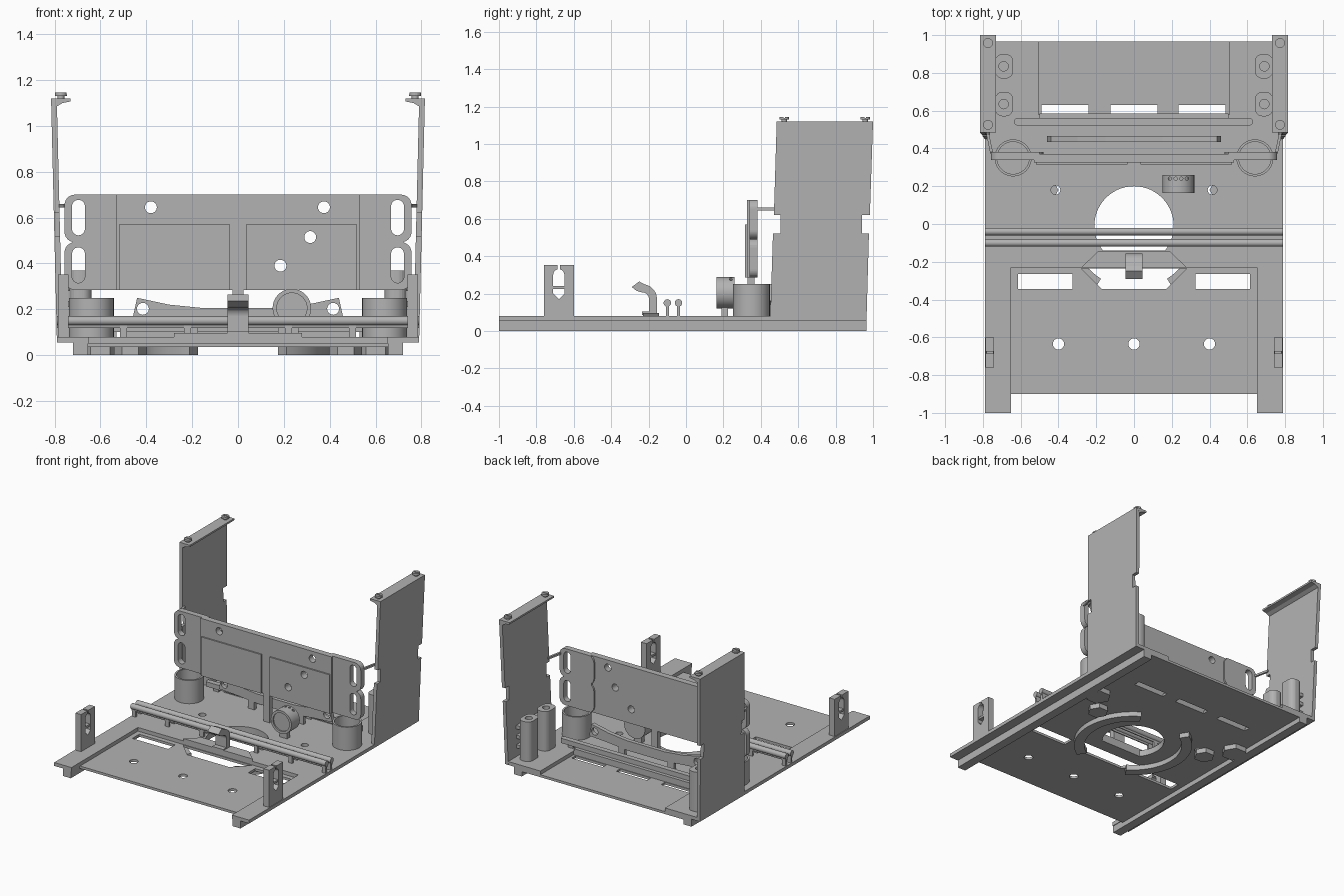
import bpy, bmesh, math
from mathutils import Vector

if "Cube" in bpy.data.objects:
    bpy.data.objects.remove(bpy.data.objects["Cube"], do_unlink=True)

grey = bpy.data.materials.new("plain grey")
grey.use_nodes = True
tone = (0.45, 0.45, 0.45, 1)
grey.diffuse_color = tone
grey.node_tree.nodes["Principled BSDF"].inputs["Base Color"].default_value = tone


def prism(name, profile, lo, hi, axis="z"):
    """Extrude a 2D profile: z takes (x, y), y takes (x, z), x takes (y, z)."""
    place = {"z": lambda a, b, h: (a, b, h),
             "y": lambda a, b, h: (a, h, b),
             "x": lambda a, b, h: (h, a, b)}[axis]
    bm = bmesh.new()
    rings = [[bm.verts.new(place(a, b, h)) for a, b in profile] for h in (lo, hi)]
    bm.faces.new(rings[0])
    bm.faces.new(rings[1])
    n = len(profile)
    for i in range(n):
        j = (i + 1) % n
        bm.faces.new((rings[0][i], rings[0][j], rings[1][j], rings[1][i]))
    bmesh.ops.recalc_face_normals(bm, faces=bm.faces)
    mesh = bpy.data.meshes.new(name)
    bm.to_mesh(mesh)
    bm.free()
    ob = bpy.data.objects.new(name, mesh)
    bpy.context.scene.collection.objects.link(ob)
    mesh.materials.append(grey)
    return ob


def rect(a0, a1, b0, b1):
    return [(a0, b0), (a1, b0), (a1, b1), (a0, b1)]


def box(name, x, y, z):
    return prism(name, rect(*x, *y), *z)


def arc(ca, cb, r, start, end, n):
    steps = [math.radians(start + (end - start) * i / n) for i in range(n + 1)]
    return [(ca + r * math.cos(t), cb + r * math.sin(t)) for t in steps]


def circle(ca, cb, r, n=32):
    return arc(ca, cb, r, 0, 360, n)[:-1]


def rounded(a0, a1, b0, b1, r):
    a0, a1 = sorted((a0, a1))
    pts = []
    for ca, cb, t in ((a1 - r, b1 - r, 0), (a0 + r, b1 - r, 90),
                      (a0 + r, b0 + r, 180), (a1 - r, b0 + r, 270)):
        pts += arc(ca, cb, r, t, t + 90, 6)
    return pts


def cut(ob, profiles, lo, hi, axis="z"):
    for p in profiles:
        tool = prism("cutter", p, lo, hi, axis)
        tool.hide_render = True
        mod = ob.modifiers.new("cut", "BOOLEAN")
        mod.operation, mod.solver, mod.object = "DIFFERENCE", "EXACT", tool
        with bpy.context.temp_override(object=ob, active_object=ob):
            bpy.ops.object.modifier_apply(modifier=mod.name)
        bpy.data.objects.remove(tool, do_unlink=True)


def smooth(ob):
    bpy.ops.object.select_all(action="DESELECT")
    ob.select_set(True)
    bpy.context.view_layer.objects.active = ob
    bpy.ops.object.shade_smooth_by_angle(angle=math.radians(30))


SIDES = ((1, "left"), (-1, "right"))

# Base deck with lowered front and rear bays
deck = box("deck", (-.72, .72), (-.9, .965), (.035, .08))
cut(deck, [rect(-.65, .65, -1, -.23), rect(-.505, .505, .58, 1.1)], .053, .2)
hub = arc(0, -.01, .21, -38, 218, 40)
openings = [hub, [(-.28, -.235), (-.17, -.345), (.17, -.345), (.28, -.235)]]
openings += [circle(x, -.635, .03, 20) for x in (-.4, 0, .4)]
openings += [circle(x, .18, .025, 20) for x in (-.415, .415)]
openings += [rect(x, x + .29, -.345, -.265) for x in (-.615, .325)]
openings += [rect(x, x + .25, .585, .63) for x in (-.49, -.125, .235)]
cut(deck, openings, -.1, .2)

# Side ledges, front arms and runners underneath
for s, side in SIDES:
    box(side + "_ledge", (s * .715, s * .79), (-1, .965), (.055, .08))
    box(side + "_arm", (s * .65, s * .72), (-1, -.9), (.05, .08))
    box(side + "_runner", (s * .655, s * .72), (-1, .965), (0, .056))

    # Ring segment and mounting pads below the deck
    a, b = (-58, 58) if s > 0 else (122, 238)
    ring = arc(0, -.01, .4, a, b, 24) + arc(0, -.01, .33, b, a, 24)
    smooth(prism(side + "_lower_ring", ring, 0, .04))
    prism(side + "_cup_pad", circle(s * .6, .34, .085, 6), 0, .04)
    prism(side + "_hole_pad", [p for p in circle(s * .47, .18, .07, 6)], 0, .036)

    # Slotted front bracket
    bracket = box(side + "_bracket", (s * .74, s * .785), (-.76, -.6), (.08, .352))
    slot = [(-.71, .2), (-.68, .17), (-.65, .2)] + arc(-.68, .3, .03, 0, 180, 10)
    cut(bracket, [slot, rect(-.686, -.674, .31, .4)], s * .7, s * .85, "x")
    box(side + "_bracket_bar", (s * .745, s * .78), (-.712, -.648), (.225, .24))

    # Hollow cup
    cup = prism(side + "_cup", circle(s * .64, .35, .098, 40), .08, .25)
    cut(cup, [circle(s * .64, .35, .085, 40)], .1, .3)
    smooth(cup)

    # Drilled pillars beside the wall
    for y, where in ((.635, "front"), (.835, "rear")):
        pillar = prism(f"{side}_{where}_pillar",
                       rounded(s * .64, s * .735, y - .065, y + .065, .04), .08, .37)
        cut(pillar, [circle(s * .69, y, .025, 20)], .2, .5)
        for k in range(3):
            z = .14 + .07 * k
            box(f"{side}_{where}_pillar_rib", (s * .73, s * .775),
                (y - .03, y + .03), (z, z + .025))

    # Leaning notched side wall
    outline = [(.45, .055), (.965, .055), (.978, .52), (.94, .52), (.94, .62),
               (.983, .62), (1, 1.12), (.485, 1.12), (.47, .62), (.505, .62),
               (.505, .52), (.465, .52)]
    wall = prism(side + "_wall", outline, s * .765, s * .79, "x")
    for v in wall.data.vertices:
        v.co.x += s * (v.co.z - .055) * .024
    lip = [(s * .81, 1.12), (s * .73, 1.12), (s * .73, 1.107),
           (s * .765, 1.1), (s * .79, 1.085)]
    prism(side + "_wall_lip", lip, .485, 1, "y")

    # Lip screws with slotted heads
    for y in (.525, .958):
        smooth(prism(side + "_screw_neck", circle(s * .773, y, .015, 16), 1.115, 1.132))
        head = prism(side + "_screw_head", circle(s * .773, y, .026, 20), 1.13, 1.145)
        cut(head, [rect(s * .773 - .03, s * .773 + .03, y - .004, y + .004)], 1.138, 1.2)

    # Link from the upright panel to the wall
    prism(side + "_link", [(s * .745, .37), (s * .76, .37), (s * .785, .49),
                           (s * .77, .49)], .645, .66)

    # Slotted panel ears
    for z, level in ((.285, "lower"), (.4925, "upper")):
        ear = prism(f"{side}_{level}_ear", rounded(s * .48, s * .757, z, z + .2075, .045),
                    .34, .382, "y")
        cut(ear, [rounded(s * .668, s * .724, z + .03, z + .185, .0279)], .2, .5, "y")
    box(side + "_ear_bridge", (s * .5, s * .66), (.34, .382), (.286, .699))
    box(side + "_ear_join", (s * .65, s * .725), (.341, .381), (.475, .51))

# Upright panel with stepped lower plates
panel = box("upright_panel", (-.53, .53), (.325, .37), (.285, .7))
holes = [circle(x, z, .026, 24) for x, z in
         ((-.38, .645), (.375, .645), (.315, .515), (.185, .39))]
cut(panel, holes, .2, .5, "y")
for s, side in SIDES:
    plate = box(side + "_panel_plate", (s * .035, s * .52), (.315, .326), (.285, .57))
    if s > 0:
        cut(plate, holes[2:], .2, .5, "y")
box("panel_stem", (-.025, .025), (.33, .365), (.08, .3))

# Round headed rails across the deck
for y, name in ((-.1, "front"), (-.04, "rear")):
    section = arc(y, .15, .02, -70, 250, 18) + [(y - .004, .118), (y + .004, .118)]
    smooth(prism(name + "_rail", section, -.79, .79, "x"))
    for x in (-.77, -.5, -.22, .22, .5, .77):
        box(name + "_rail_post", (x - .015, x + .015), (y - .008, y + .008), (.078, .135))

# Hook on its raised plate
prism("hook_plate", [(-.28, -.23), (.28, -.23), (.19, -.145), (-.19, -.145)], .078, .097)
hook = [(-.235, .085), (-.155, .085), (-.155, .17)]
hook += arc(-.235, .17, .08, 15, 80, 8) + [(-.25, .265), (-.29, .235), (-.265, .215)]
hook += arc(-.235, .17, .037, 95, 0, 8) + [(-.198, .105), (-.235, .105)]
prism("hook", hook, -.045, .045, "x")

# Round knob with raised rim
smooth(prism("knob_body", circle(.235, .205, .075, 40), .172, .25, "y"))
rim = prism("knob_rim", circle(.235, .205, .084, 40), .163, .26, "y")
cut(rim, [circle(.235, .205, .066, 40)], .1, .178, "y")
cut(rim, [circle(.235 + d, .24, .009, 10) for d in (-.045, -.015, .015, .045)], .26, .4)
smooth(rim)
box("knob_post", (.205, .265), (.19, .225), (.078, .14))

# Curved cross bar behind the panel
half = [(-.46, .16), (-.44, .25), (-.3, .22), (-.15, .205)]
low = [(-.3, .15), (-.15, .135)]
shape = half + [(-x, z) for x, z in reversed(half)]
shape += [(-x, z) for x, z in low] + list(reversed(low))
bar = prism("curved_bar", shape, .435, .465, "y")
cut(bar, [circle(x, .202, .026, 24) for x in (-.415, .415)], .3, .6, "y")
for x in (-.2, .2):
    box("curved_bar_post", (x - .025, x + .025), (.438, .462), (.078, .16))

# Low rear bar
prism("rear_bar", rounded(-.635, .63, .522, .56, .018), .1, .135)
box("rear_bar_flange", (-.5, .5), (.55, .585), (.08, .1))
for x in (-.55, -.2, .2, .55):
    box("rear_bar_post", (x - .02, x + .02), (.53, .552), (.078, .11))
